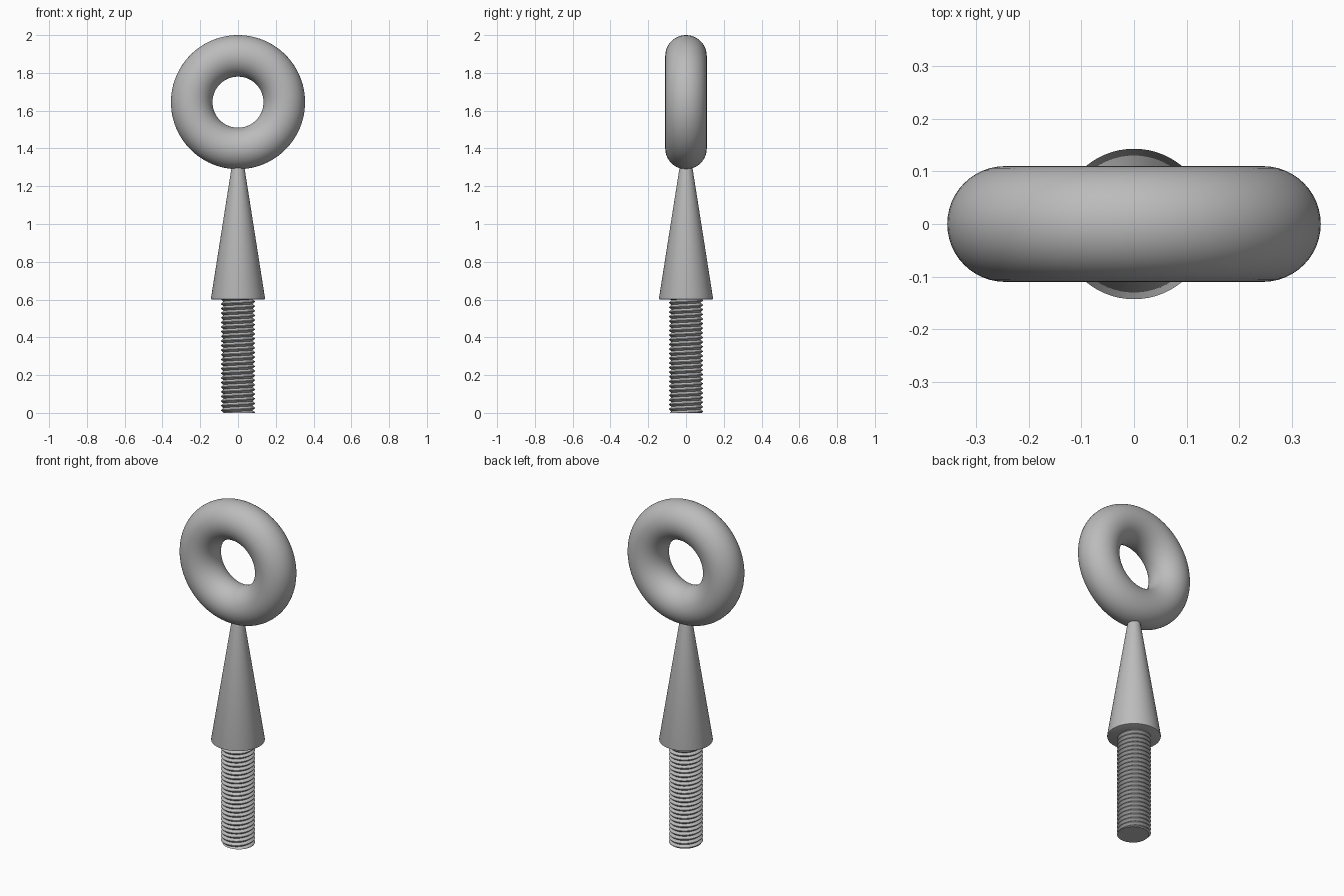
import bpy, bmesh, math

cube = bpy.data.objects.get("Cube")
if cube:
    bpy.data.objects.remove(cube, do_unlink=True)

steel = bpy.data.materials.new("grey_steel")
steel.use_nodes = True
grey = (0.5, 0.5, 0.5, 1)
steel.diffuse_color = grey
steel.node_tree.nodes["Principled BSDF"].inputs["Base Color"].default_value = grey


def finish(obj, angle):
    obj.data.materials.append(steel)
    bpy.ops.object.select_all(action="DESELECT")
    obj.select_set(True)
    bpy.context.view_layer.objects.active = obj
    bpy.ops.object.shade_smooth_by_angle(angle=math.radians(angle))


def from_bmesh(name, bm, angle):
    bmesh.ops.recalc_face_normals(bm, faces=bm.faces)
    mesh = bpy.data.meshes.new(name)
    bm.to_mesh(mesh)
    bm.free()
    obj = bpy.data.objects.new(name, mesh)
    bpy.context.collection.objects.link(obj)
    finish(obj, angle)


# Ring standing upright on the tip of the cone
bpy.ops.mesh.primitive_torus_add(major_radius=0.245, minor_radius=0.11,
                                 major_segments=96, minor_segments=48,
                                 location=(0, 0, 1.645), rotation=(math.pi / 2, 0, 0))
ring = bpy.context.object
ring.name = "eye_ring"
finish(ring, 60)

# Tapered shank, turned from a profile with a softened lower rim
profile = [(0, 0.6), (0.138, 0.6), (0.142, 0.602), (0.143, 0.607), (0.034, 1.3), (0, 1.32)]
bm = bmesh.new()
verts = [bm.verts.new((r, 0, z)) for r, z in profile]
edges = [bm.edges.new(pair) for pair in zip(verts, verts[1:])]
bmesh.ops.spin(bm, geom=verts + edges, cent=(0, 0, 0), axis=(0, 0, 1),
               angle=math.tau, steps=64, use_duplicate=False)
bmesh.ops.remove_doubles(bm, verts=bm.verts, dist=0.0001)
from_bmesh("tapered_shank", bm, 50)

# Threaded stud: a helical V groove trimmed flat at both ends
SEG, PITCH, TURNS = 48, 0.0245, 29
CREST, ROOT, TOP = 0.09, 0.077, 0.605
bm = bmesh.new()


def helix(radius, offset):
    points = []
    for i in range(SEG * TURNS + 1):
        a = math.tau * i / SEG
        z = PITCH * (i / SEG - 2 + offset)
        points.append(bm.verts.new((radius * math.cos(a), radius * math.sin(a), z)))
    return points


# each turn: narrow crest flat, falling flank, root, rising flank
low, high, root = helix(CREST, 0), helix(CREST, 0.12), helix(ROOT, 0.56)
for i in range(SEG * TURNS):
    for a, b in ((low, high), (high, root)):
        bm.faces.new((a[i], a[i + 1], b[i + 1], b[i]))
    if i + SEG < SEG * TURNS:
        j = i + SEG
        bm.faces.new((root[i], root[i + 1], low[j + 1], low[j]))

for height, direction in ((0, -1), (TOP, 1)):
    cut = bmesh.ops.bisect_plane(bm, geom=bm.verts[:] + bm.edges[:] + bm.faces[:],
                                 plane_co=(0, 0, height), plane_no=(0, 0, direction),
                                 clear_outer=True)
    rim = [e for e in cut["geom_cut"] if isinstance(e, bmesh.types.BMEdge)]
    bmesh.ops.contextual_create(bm, geom=rim)
from_bmesh("threaded_stud", bm, 30)
